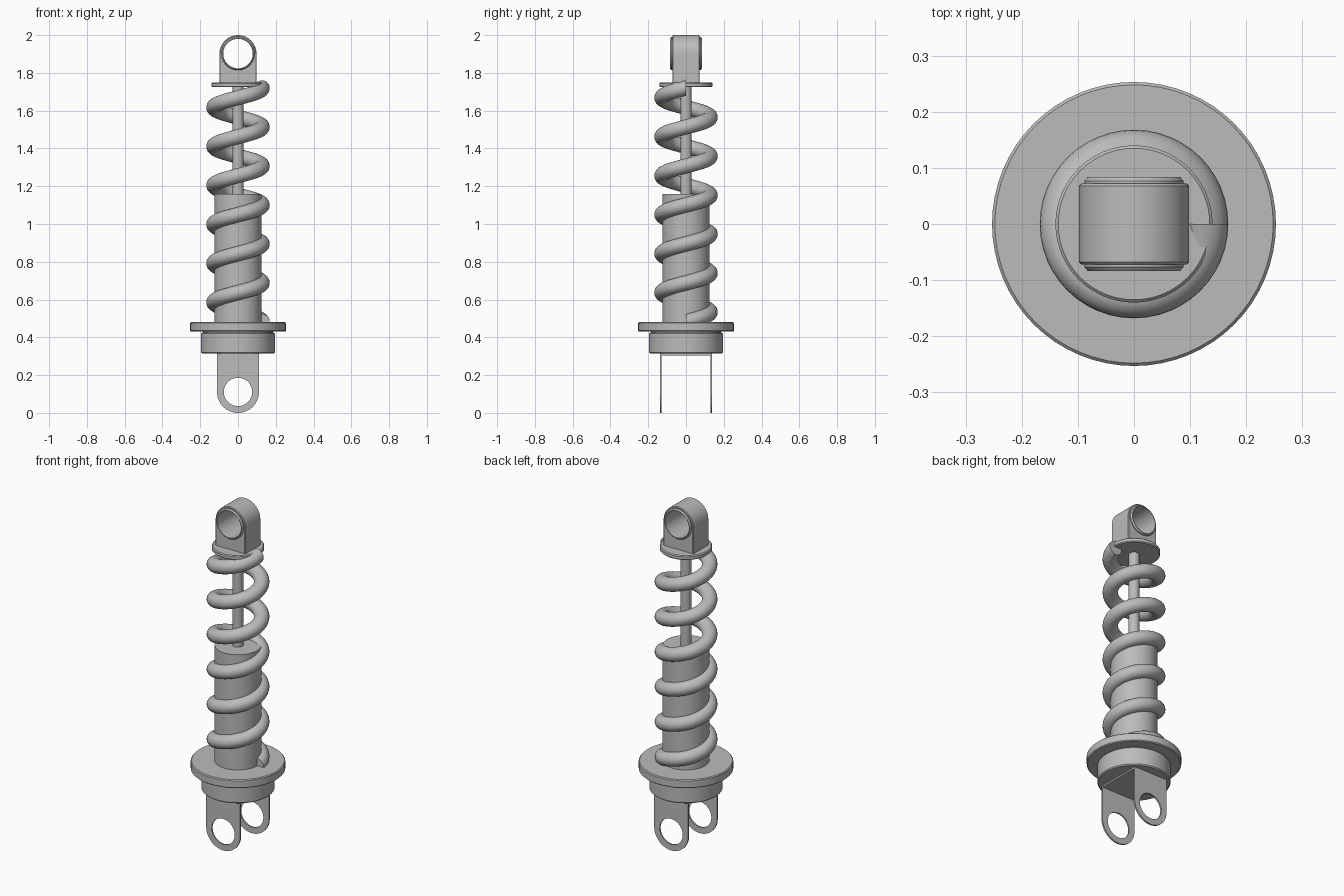
import bpy, bmesh, math
from math import pi, cos, sin, radians
from mathutils import Vector, Matrix

cube = bpy.data.objects.get("Cube")
if cube:
    bpy.data.objects.remove(cube, do_unlink=True)

steel = bpy.data.materials.new("grey steel")
steel.use_nodes = True
GREY = (0.5, 0.5, 0.5, 1)
steel.diffuse_color = GREY
steel.node_tree.nodes["Principled BSDF"].inputs["Base Color"].default_value = GREY


def finish(obj, smooth=True):
    """Give an object the steel material and smooth its round faces."""
    obj.data.materials.clear()
    obj.data.materials.append(steel)
    bpy.ops.object.select_all(action='DESELECT')
    obj.select_set(True)
    bpy.context.view_layer.objects.active = obj
    if smooth:
        bpy.ops.object.shade_smooth_by_angle(angle=radians(30))
    return obj


def from_bmesh(name, bm):
    bmesh.ops.recalc_face_normals(bm, faces=bm.faces)
    mesh = bpy.data.meshes.new(name)
    bm.to_mesh(mesh)
    bm.free()
    obj = bpy.data.objects.new(name, mesh)
    bpy.context.collection.objects.link(obj)
    return obj


def lathe(name, profile, closed=False, segments=64):
    """Revolve (radius, height) points about the z axis."""
    bm = bmesh.new()
    verts = [bm.verts.new((r, 0, z)) for r, z in profile]
    pairs = list(zip(verts, verts[1:]))
    if closed:
        pairs.append((verts[-1], verts[0]))
    edges = [bm.edges.new(p) for p in pairs]
    bmesh.ops.spin(bm, geom=verts + edges, cent=(0, 0, 0), axis=(0, 0, 1),
                   angle=2 * pi, steps=segments)
    bmesh.ops.remove_doubles(bm, verts=bm.verts, dist=1e-5)
    return finish(from_bmesh(name, bm))


def disc(name, radius, low, high, bevel=0.0):
    """Solid round part with slightly eased rims."""
    if bevel:
        points = [(0, low), (radius - bevel, low), (radius, low + bevel),
                  (radius, high - bevel), (radius - bevel, high), (0, high)]
    else:
        points = [(0, low), (radius, low), (radius, high), (0, high)]
    return lathe(name, points)


def lug(name, y, depth, radius, centre, base, hole, bevel=0.0, flip=1):
    """Round-ended plate with a hole; flip = 1 rounds the top, -1 the bottom."""
    curve = bpy.data.curves.new(name, 'CURVE')
    curve.dimensions = '2D'
    curve.fill_mode = 'BOTH'
    curve.extrude = depth / 2 - bevel
    curve.bevel_depth = bevel
    curve.bevel_resolution = 0
    curve.offset = -bevel
    arc = [(radius * cos(pi * i / 32), centre + flip * radius * sin(pi * i / 32))
           for i in range(33)]
    outline = [(radius, base)] + arc + [(-radius, base)]
    ring = [(hole * cos(2 * pi * i / 64), centre + hole * sin(2 * pi * i / 64))
            for i in range(64)]
    for points in (outline, ring):
        spline = curve.splines.new('POLY')
        spline.points.add(len(points) - 1)
        for point, (px, pz) in zip(spline.points, points):
            point.co = (px, pz, 0, 1)
        spline.use_cyclic_u = True
    obj = bpy.data.objects.new(name, curve)
    bpy.context.collection.objects.link(obj)
    obj.rotation_euler.x = pi / 2
    obj.location.y = y
    bpy.ops.object.select_all(action='DESELECT')
    obj.select_set(True)
    bpy.context.view_layer.objects.active = obj
    bpy.ops.object.convert(target='MESH')
    obj = bpy.context.object
    bm = bmesh.new()
    bm.from_mesh(obj.data)
    bmesh.ops.remove_doubles(bm, verts=bm.verts, dist=1e-5)
    bmesh.ops.recalc_face_normals(bm, faces=bm.faces)
    bm.to_mesh(obj.data)
    bm.free()
    return finish(obj)


# Upper mount: eye block, bushing sleeve and spring retainer
EYE = 1.902
lug("upper_eye", 0, 0.144, 0.098, EYE, 1.745, 0.083, bevel=0.004)
bushing = lathe("eye_bushing", [(0.078, -0.084), (0.082, -0.084), (0.088, -0.077),
                                (0.088, 0.077), (0.082, 0.084), (0.078, 0.084)],
                closed=True)
bushing.rotation_euler.x = pi / 2
bushing.location.z = EYE
disc("upper_spring_retainer", 0.14, 1.724, 1.75, 0.005)

# Damper rod and body
disc("damper_rod", 0.029, 1.1, 1.73)
disc("damper_body", 0.125, 0.46, 1.16)

# Lower seat and end cup
disc("lower_spring_seat", 0.253, 0.43, 0.48, 0.005)
disc("seat_neck", 0.185, 0.42, 0.435)
disc("end_cup", 0.196, 0.314, 0.426, 0.006)

# Coil spring: a round section swept six turns up the axis
TURNS, STEPS, LOW, HIGH = 6, 48, 0.482, 1.72
bm = bmesh.new()
section = Matrix.Translation((0.127, 0, LOW)) @ Matrix.Rotation(pi / 2, 4, 'X')
bmesh.ops.create_circle(bm, segments=24, radius=0.041, matrix=section)
bmesh.ops.spin(bm, geom=bm.verts[:] + bm.edges[:], cent=(0, 0, 0), axis=(0, 0, 1),
               dvec=(0, 0, (HIGH - LOW) / (TURNS * STEPS)),
               angle=TURNS * 2 * pi, steps=TURNS * STEPS)
bmesh.ops.holes_fill(bm, edges=[e for e in bm.edges if e.is_boundary], sides=0)
finish(from_bmesh("coil_spring", bm))

# Lower fork: bridge plate with an ear at front and back
bm = bmesh.new()
bmesh.ops.create_cube(bm, size=1, matrix=Matrix.Translation((0, 0, 0.31))
                      @ Matrix.Diagonal((0.222, 0.276, 0.01, 1)))
finish(from_bmesh("fork_bridge", bm), smooth=False)
for side, y in (("front", -0.1335), ("back", 0.1335)):
    lug("fork_ear_" + side, y, 0.009, 0.111, 0.111, 0.31, 0.075, flip=-1)
